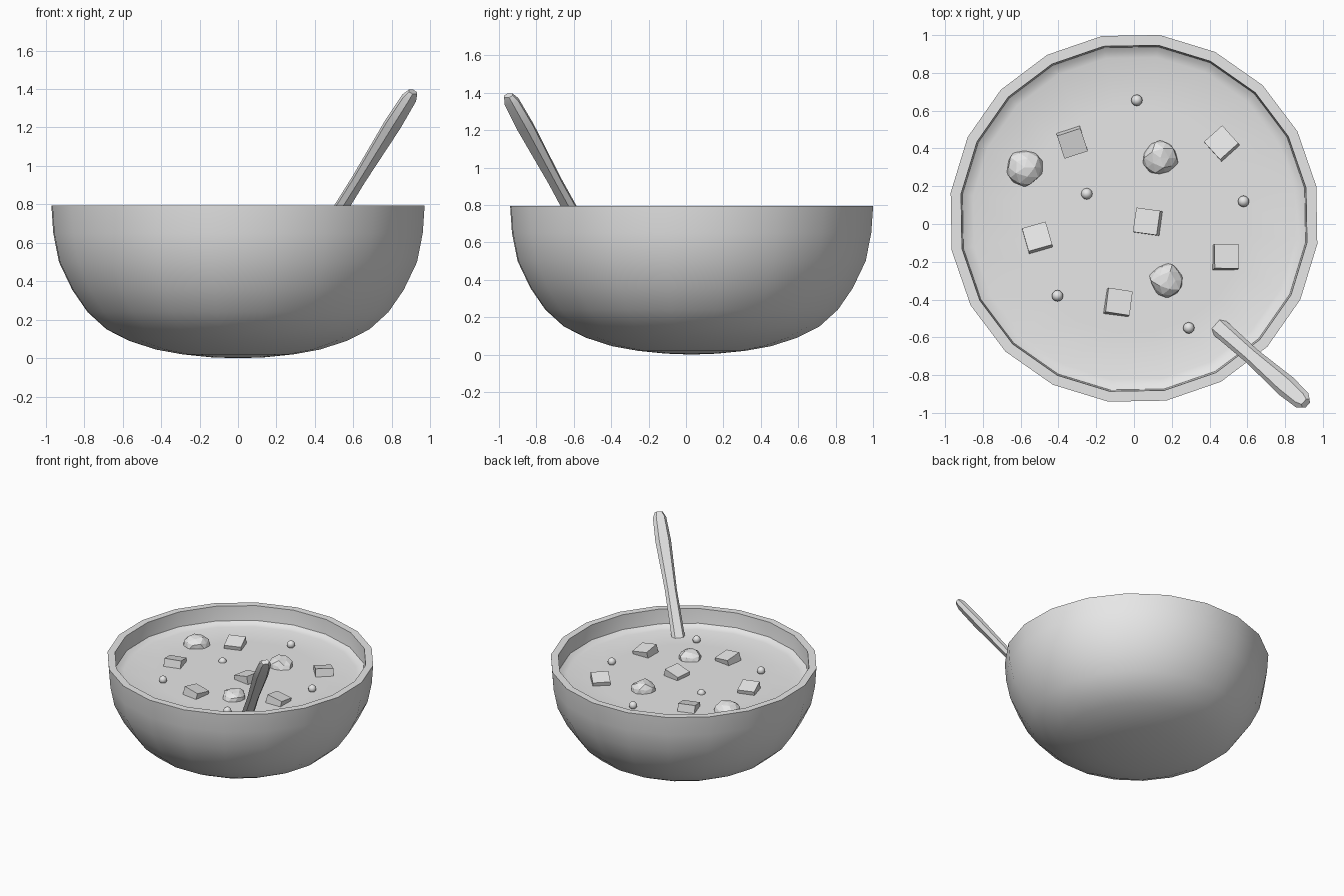
import bpy, bmesh, math, random
from mathutils import Vector, Matrix

random.seed(4)
if "Cube" in bpy.data.objects:
    bpy.data.objects.remove(bpy.data.objects["Cube"])

grey = bpy.data.materials.new("plain grey")
grey.use_nodes = True
grey.diffuse_color = (0.8, 0.8, 0.8, 1)
grey.node_tree.nodes["Principled BSDF"].inputs["Base Color"].default_value = (0.8, 0.8, 0.8, 1)

CENTRE_Y = 0.03
SIDES = 20
SOUP_Z = 0.655


def finish(name, bm, smooth_angle=None):
    """Turn a bmesh into a grey object, smooth below the given angle."""
    bmesh.ops.recalc_face_normals(bm, faces=bm.faces)
    mesh = bpy.data.meshes.new(name)
    bm.to_mesh(mesh)
    bm.free()
    mesh.materials.append(grey)
    obj = bpy.data.objects.new(name, mesh)
    bpy.context.collection.objects.link(obj)
    if smooth_angle:
        bpy.ops.object.select_all(action="DESELECT")
        obj.select_set(True)
        bpy.context.view_layer.objects.active = obj
        bpy.ops.object.shade_smooth_by_angle(angle=math.radians(smooth_angle))
    return obj


def lathe(name, profile, smooth_angle):
    """Spin (radius, height) points round the bowl's axis."""
    bm = bmesh.new()
    turn = Matrix.Rotation(math.radians(10), 3, "Z")
    verts = [bm.verts.new(turn @ Vector((r, 0, z))) for r, z in profile]
    edges = [bm.edges.new(pair) for pair in zip(verts, verts[1:])]
    bmesh.ops.spin(bm, geom=verts + edges, cent=(0, 0, 0), axis=(0, 0, 1),
                   angle=math.tau, steps=SIDES, use_merge=True)
    bmesh.ops.remove_doubles(bm, verts=bm.verts, dist=0.0005)
    bmesh.ops.translate(bm, verts=bm.verts, vec=(0, CENTRE_Y, 0))
    return finish(name, bm, smooth_angle)


# Bowl: outer wall, flat rim, inner wall
outer = [(0, 0), (0.14, 0.005), (0.29, 0.02), (0.43, 0.045), (0.57, 0.09), (0.69, 0.15),
         (0.79, 0.24), (0.87, 0.355), (0.94, 0.5), (0.97, 0.65), (0.98, 0.795)]
inner = [(0.925, 0.795), (0.915, 0.65), (0.88, 0.5), (0.81, 0.37), (0.64, 0.2), (0.4, 0.1), (0, 0.06)]
lathe("bowl", outer + inner, 40)

# Soup with a slightly raised edge
lathe("soup", [(0.918, 0.68), (0.895, 0.665), (0.86, SOUP_Z), (0.6, SOUP_Z), (0.3, SOUP_Z), (0, SOUP_Z)], 60)

# Croutons: x, y, turn, and the direction each one leans
croutons = [(-0.33, 0.44, 18, (0.3, -1)), (0.47, 0.42, 42, (-0.6, 0.8)), (0.08, 0.01, -8, (-1, 0.3)),
            (-0.51, -0.08, 16, (-0.2, 1)), (0.48, -0.18, 0, (0.8, 0.7)), (-0.09, -0.42, -8, (0.7, 0.6))]
for i, (x, y, turn, lean) in enumerate(croutons):
    bm = bmesh.new()
    bmesh.ops.create_cube(bm, size=0.13)
    axis = Vector((-lean[1], lean[0], 0))
    place = (Matrix.Translation((x, y, 0.636)) @ Matrix.Rotation(math.radians(13), 4, axis)
             @ Matrix.Rotation(math.radians(turn), 4, "Z"))
    bmesh.ops.transform(bm, matrix=place, verts=bm.verts)
    finish(f"crouton_{i + 1}", bm)

# Rough faceted chunks
for i, (x, y, r) in enumerate([(-0.58, 0.3, 0.1), (0.14, 0.35, 0.097), (0.175, -0.3, 0.094)]):
    bm = bmesh.new()
    bmesh.ops.create_icosphere(bm, subdivisions=2, radius=r)
    for v in bm.verts:
        v.co *= random.uniform(0.88, 1.07)
        v.co.z *= 0.85
    bmesh.ops.translate(bm, verts=bm.verts, vec=(x, y, 0.645))
    finish(f"chunk_{i + 1}", bm)

# Small round peas
peas = [(0.015, 0.655, 0.675), (-0.25, 0.16, 0.655), (0.58, 0.12, 0.673), (-0.405, -0.38, 0.673), (0.29, -0.55, 0.673)]
for i, pos in enumerate(peas):
    bm = bmesh.new()
    bmesh.ops.create_uvsphere(bm, u_segments=12, v_segments=8, radius=0.03)
    bmesh.ops.translate(bm, verts=bm.verts, vec=pos)
    finish(f"pea_{i + 1}", bm, 60)

# Spoon handle: six-sided sections (distance, width, thickness) along a leaning line
start = Vector((0.46, -0.555, 0.66))
along = Vector((0.62, -0.545, 1)).normalized()
across = along.cross(Vector((0, 0, 1))).normalized()
depth = along.cross(across)
sections = [(-0.15, 0.11, 0.05), (0, 0.1, 0.05), (0.35, 0.09, 0.05),
            (0.72, 0.118, 0.06), (0.9, 0.1, 0.055), (0.94, 0.06, 0.035)]
bm = bmesh.new()
rings = []
for dist, width, thick in sections:
    mid = start + along * dist
    outline = [(0.5, 0), (0.3, 0.5), (-0.3, 0.5), (-0.5, 0), (-0.3, -0.5), (0.3, -0.5)]
    rings.append([bm.verts.new(mid + across * width * u + depth * thick * v) for u, v in outline])
for low, high in zip(rings, rings[1:]):
    for k in range(6):
        n = (k + 1) % 6
        bm.faces.new((low[k], low[n], high[n], high[k]))
bm.faces.new(rings[0])
bm.faces.new(rings[-1])
finish("spoon_handle", bm, 25)
